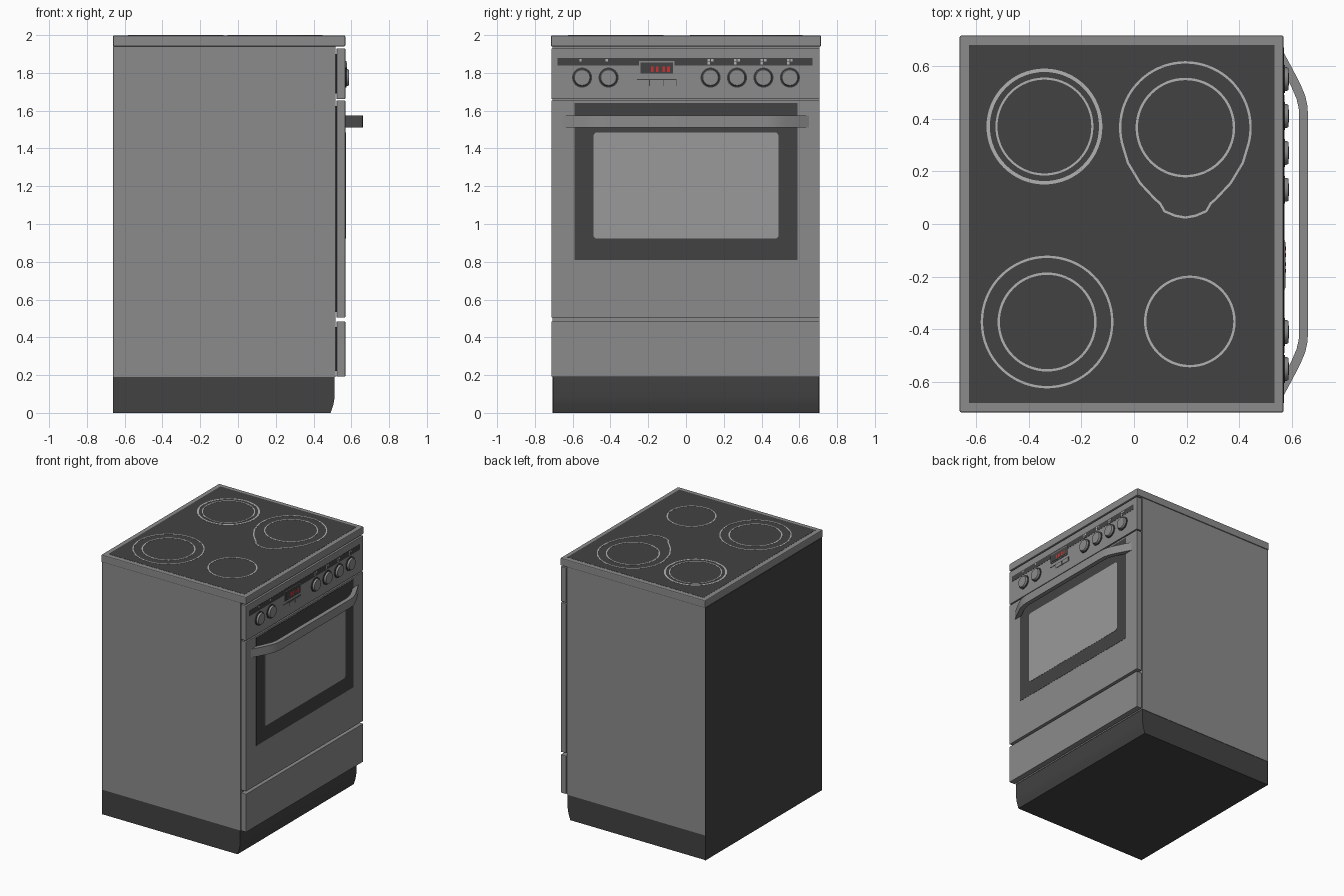
import bpy, bmesh, math
from mathutils import Vector

if "Cube" in bpy.data.objects:
    bpy.data.objects.remove(bpy.data.objects["Cube"])


def mat(name, r, g=None, b=None):
    m = bpy.data.materials.new(name)
    m.diffuse_color = (r, r if g is None else g, r if b is None else b, 1)
    m.use_nodes = True
    m.node_tree.nodes["Principled BSDF"].inputs["Base Color"].default_value = m.diffuse_color
    return m


STEEL = mat("steel", 0.26)
DARK = mat("dark", 0.055)
PANE = mat("pane", 0.32)
LIGHT = mat("light", 0.45)
RED = mat("red", 0.6, 0.03, 0.03)


def finish(name, bm, material, bevel=0.0, smooth=False):
    bmesh.ops.recalc_face_normals(bm, faces=bm.faces)
    me = bpy.data.meshes.new(name)
    bm.to_mesh(me)
    bm.free()
    ob = bpy.data.objects.new(name, me)
    bpy.context.collection.objects.link(ob)
    me.materials.append(material)
    if bevel:
        mod = ob.modifiers.new("bevel", 'BEVEL')
        mod.width, mod.segments = bevel, 2
    if smooth:
        bpy.ops.object.select_all(action='DESELECT')
        ob.select_set(True)
        bpy.context.view_layer.objects.active = ob
        bpy.ops.object.shade_smooth_by_angle(angle=math.radians(30))
    return ob


def prism(name, points, offset, material, bevel=0.0, smooth=False):
    """Extrude a closed 3D outline along an offset."""
    bm = bmesh.new()
    face = bm.faces.new([bm.verts.new(p) for p in points])
    new = bmesh.ops.extrude_face_region(bm, geom=[face])["geom"]
    bmesh.ops.translate(bm, vec=offset, verts=[v for v in new if isinstance(v, bmesh.types.BMVert)])
    return finish(name, bm, material, bevel, smooth)


def slab(name, x, y, z, material=STEEL, bevel=0.0):
    pts = [(x[0], y[0], z[0]), (x[0], y[1], z[0]), (x[0], y[1], z[1]), (x[0], y[0], z[1])]
    return prism(name, pts, (x[1] - x[0], 0, 0), material, bevel)


def rounded_rect(x, y, z, r, n=6):
    pts = []
    for k, (cy, cz) in enumerate([(y[1] - r, z[1] - r), (y[0] + r, z[1] - r),
                                  (y[0] + r, z[0] + r), (y[1] - r, z[0] + r)]):
        for i in range(n + 1):
            a = math.pi / 2 * (k + i / n)
            pts.append((x, cy + r * math.cos(a), cz + r * math.sin(a)))
    return pts


def ribbon(name, outline, width, z=2.0):
    """Flat printed line on the hob, following a counter-clockwise outline."""
    bm = bmesh.new()
    pts = [Vector(p) for p in outline]
    n = len(pts)
    outer, inner = [], []
    for i, p in enumerate(pts):
        t = (pts[(i + 1) % n] - pts[i - 1]).normalized()
        q = p + Vector((-t.y, t.x)) * width
        outer.append(bm.verts.new((p.x, p.y, z)))
        inner.append(bm.verts.new((q.x, q.y, z)))
    for i in range(n):
        j = (i + 1) % n
        bm.faces.new((outer[i], outer[j], inner[j], inner[i]))
    new = bmesh.ops.extrude_face_region(bm, geom=bm.faces[:])["geom"]
    bmesh.ops.translate(bm, vec=(0, 0, -0.001), verts=[v for v in new if isinstance(v, bmesh.types.BMVert)])
    return finish(name, bm, LIGHT)


def arc(cx, cy, r, a0=0, a1=360, n=64, closed=True):
    steps = n if closed else n + 1
    return [(cx + r * math.cos(math.radians(a0 + (a1 - a0) * i / n)),
             cy + r * math.sin(math.radians(a0 + (a1 - a0) * i / n))) for i in range(steps)]


W = 0.708

# Carcass, dark back panel and plinth with a kicked-in front edge
slab("body", (-0.658, 0.515), (-W, W), (0.19, 1.94))
slab("back_panel", (-0.662, -0.658), (-W, W), (0, 1.94), DARK)
plinth = [(-0.658, 0), (0.49, 0), (0.505, 0.045), (0.512, 0.085), (0.512, 0.19), (-0.658, 0.19)]
prism("plinth", [(x, -0.705, z) for x, z in plinth], (0, 1.41, 0), DARK, smooth=True)

# Hob frame and glass
slab("hob_frame", (-0.662, 0.568), (-0.715, 0.715), (1.94, 1.998), bevel=0.006)
slab("hob_glass", (-0.626, 0.534), (-0.68, 0.68), (1.99, 1.999), DARK)

# Cooking zone markings
for i, (cx, cy, r, w) in enumerate([(-0.34, 0.37, 0.22, 0.013), (-0.34, 0.37, 0.186, 0.008),
                                    (-0.33, -0.372, 0.252, 0.009), (-0.33, -0.372, 0.188, 0.009),
                                    (0.212, -0.37, 0.174, 0.009), (0.195, 0.366, 0.189, 0.009)]):
    ribbon(f"zone_ring_{i + 1}", arc(cx, cy, r), w)
tail = [(0.222, 0.23), (0.175, 0.152), (0.117, 0.09), (0.1, 0.076), (0.082, 0.045), (0.04, 0.027)]
drop = arc(0.195, 0.366, 0.252, -18, 198, 44, False)
drop += [(0.195 - dx, y) for dx, y in tail] + [(0.195, 0.02)]
drop += [(0.195 + dx, y) for dx, y in reversed(tail)]
ribbon("extended_zone_outline", drop, 0.009)

# Front panels
for name, z in (("control_panel", (1.662, 1.93)), ("oven_door", (0.505, 1.654)), ("drawer_front", (0.192, 0.485))):
    slab(name, (0.522, 0.568), (-0.712, 0.708), z, bevel=0.003)
    slab(name + "_mount", (0.51, 0.53), (-0.68, 0.68), (z[0] + 0.03, z[1] - 0.03), DARK)

# Oven window
slab("window_frame", (0.56, 0.5695), (-0.59, 0.59), (0.81, 1.64), DARK)
prism("window_pane", rounded_rect(0.562, (-0.49, 0.49), (0.922, 1.485), 0.02), (0.0088, 0, 0), PANE)

# Door handle, bowed bar
outer = [(0.566, 0.655), (0.6, 0.592), (0.632, 0.53), (0.65, 0.487), (0.658, 0.45), (0.661, 0.41)]
inner = [(0.627, 0.41), (0.625, 0.442), (0.617, 0.475), (0.6, 0.515), (0.566, 0.585)]
half = outer + inner
path = ([(x, -y) for x, y in outer] + [(x, y) for x, y in reversed(outer)]
        + [(x, y) for x, y in reversed(inner[::-1])] + [(x, -y) for x, y in inner[::-1]][::1][::-1][::-1])
loop = [(x, -y) for x, y in outer] + outer[::-1]
loop += inner[::-1] + [(x, -y) for x, y in inner]
loop_inner = inner[::-1]
# closed outline: outer side one way, inner side back
closed = [(x, -y) for x, y in outer] + outer[::-1] + inner[::-1] + [(x, -y) for x, y in inner]
prism("door_handle", [(x, y, 1.51) for x, y in closed], (0, 0, 0.065), STEEL, smooth=True)

# Control strip, symbols and knobs
slab("control_strip", (0.56, 0.5692), (-0.68, 0.67), (1.838, 1.88), DARK)


def knob_part(name, y, profile, material):
    bm = bmesh.new()
    verts = [bm.verts.new((x, y + r, 1.775)) for x, r in profile]
    edges = [bm.edges.new(e) for e in zip(verts, verts[1:])]
    bmesh.ops.spin(bm, geom=verts + edges, cent=(0, y, 1.775), axis=(1, 0, 0),
                   angle=math.tau, steps=32, use_duplicate=False)
    bmesh.ops.remove_doubles(bm, verts=bm.verts, dist=1e-5)
    finish(name, bm, material, smooth=True)


for i, y in enumerate((-0.55, -0.41, 0.13, 0.27, 0.41, 0.55)):
    knob_part(f"knob_collar_{i + 1}", y, [(0.565, 0.053), (0.573, 0.053), (0.574, 0.044)], DARK)
    knob_part(f"knob_{i + 1}", y, [(0.565, 0.046), (0.58, 0.045), (0.587, 0.041), (0.588, 0.0)], STEEL)
    for dy, dz in ((-0.009, 0.008), (0.009, 0.008), (-0.009, -0.008))[:1 if i < 2 else 3]:
        slab("knob_symbol", (0.566, 0.5698), (y + dy - 0.006, y + dy + 0.006),
             (1.853 + dz, 1.865 + dz), LIGHT)

# Timer display with red segments, and buttons below
slab("display_bezel", (0.56, 0.574), (-0.248, -0.062), (1.79, 1.862))
slab("display", (0.57, 0.576), (-0.242, -0.068), (1.796, 1.856), DARK)
for y in (-0.185, -0.16, -0.125, -0.1):
    slab("display_segment", (0.573, 0.5768), (y, y + 0.014), (1.806, 1.834), RED)
slab("button_line", (0.566, 0.5695), (-0.26, -0.05), (1.762, 1.767), DARK)
for y in (-0.195, -0.123, -0.053):
    slab("button_divider", (0.566, 0.5695), (y, y + 0.004), (1.73, 1.765), DARK)
for y in (-0.19, -0.118):
    slab("button", (0.566, 0.572), (y, y + 0.064), (1.732, 1.76), STEEL)
